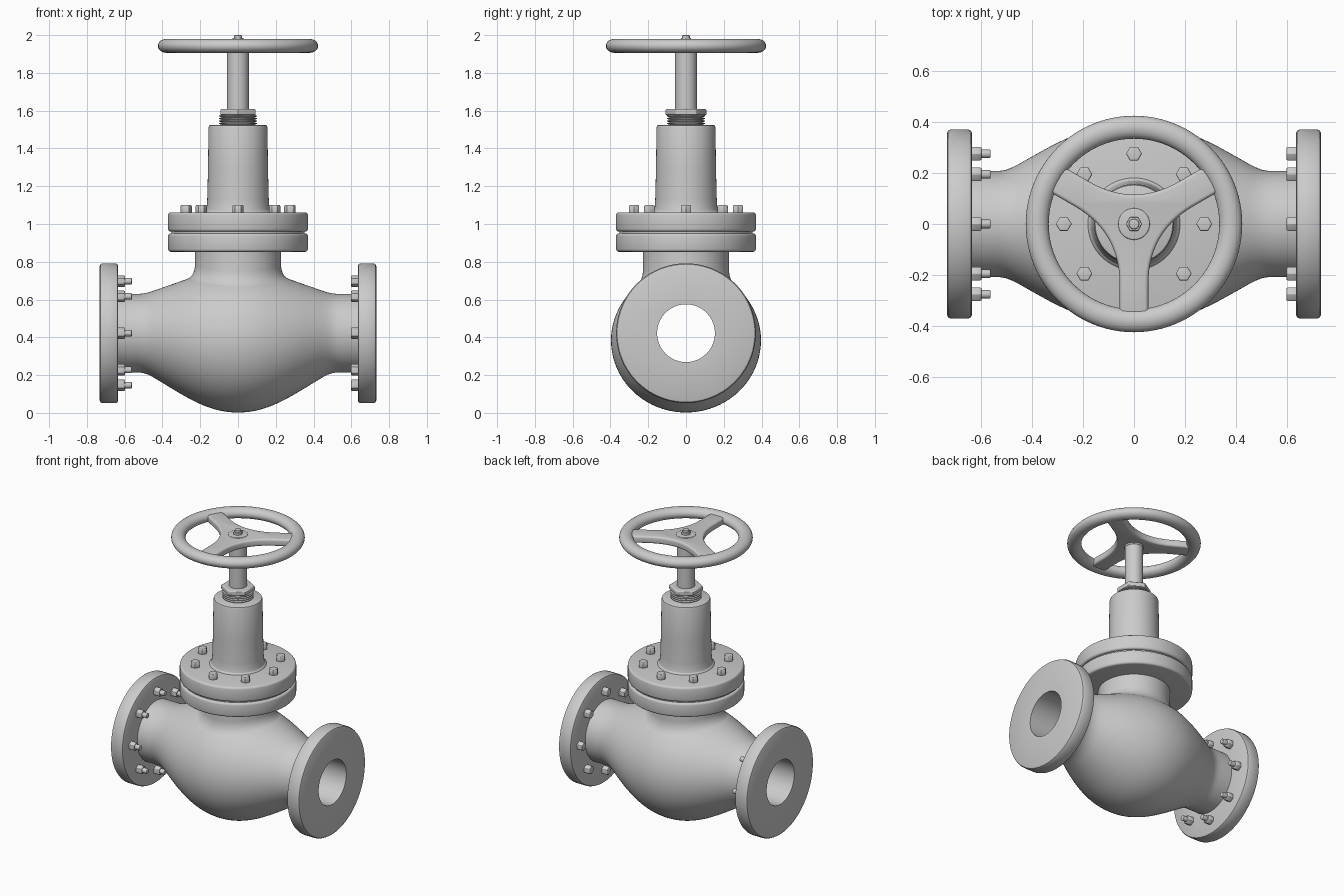
import bpy, bmesh
from math import sin, cos, pi, radians
from mathutils import Matrix, Vector

if "Cube" in bpy.data.objects:
    bpy.data.objects.remove(bpy.data.objects["Cube"])

AXIS_Z = 0.422  # height of the pipe axis


def finish(name, bm, bevel=0.0, segs=3, place=None):
    """Bevel sharp edges, shade smooth by angle, and link the object."""
    bmesh.ops.remove_doubles(bm, verts=bm.verts, dist=1e-5)
    bmesh.ops.recalc_face_normals(bm, faces=bm.faces)
    if bevel:
        sharp = [e for e in bm.edges if e.calc_face_angle(0) > radians(40)]
        bmesh.ops.bevel(bm, geom=sharp, offset=bevel, offset_type='OFFSET',
                        segments=segs, profile=0.5, affect='EDGES', clamp_overlap=True)
    for f in bm.faces:
        f.smooth = True
    for e in bm.edges:
        e.smooth = e.calc_face_angle(0) < radians(32)
    me = bpy.data.meshes.new(name)
    bm.to_mesh(me)
    bm.free()
    ob = bpy.data.objects.new(name, me)
    if place:
        ob.matrix_world = place
    bpy.context.collection.objects.link(ob)
    return ob


def skin(bm, rings, close=False, caps=True):
    """Bridge a list of point rings with quads."""
    vs = [[bm.verts.new(p) for p in r] for r in rings]
    n = len(vs[0])
    pairs = list(zip(vs, vs[1:])) + ([(vs[-1], vs[0])] if close else [])
    for a, b in pairs:
        for i in range(n):
            j = (i + 1) % n
            bm.faces.new((a[i], a[j], b[j], b[i]))
    if caps and not close:
        bm.faces.new(vs[0])
        bm.faces.new(vs[-1])


def lathe(name, profile, n=72, bevel=0.0, place=None, turn=0.0):
    """Solid of revolution about z from (radius, z) points."""
    bm = bmesh.new()
    skin(bm, [[(r * cos(2 * pi * i / n + turn), r * sin(2 * pi * i / n + turn), z)
               for i in range(n)] for r, z in profile])
    return finish(name, bm, bevel, 3, place)


def curve(xs, ys, x):
    """Catmull-Rom interpolation through a short table."""
    x = min(abs(x), xs[-1])
    k = max(i for i in range(len(xs) - 1) if xs[i] <= x)

    def slope(i):
        if i == 0 or i == len(xs) - 1:
            return 0.0
        return (ys[i + 1] - ys[i - 1]) / (xs[i + 1] - xs[i - 1])
    h = xs[k + 1] - xs[k]
    t = (x - xs[k]) / h
    return ((2*t**3 - 3*t*t + 1) * ys[k] + (t**3 - 2*t*t + t) * h * slope(k)
            + (3*t*t - 2*t**3) * ys[k + 1] + (t**3 - t*t) * h * slope(k + 1))


# Valve body section: half width, top and bottom heights along x
XS = [0, .1, .2, .3, .4, .47, .51, .55]
WIDTH = [.397, .388, .36, .318, .264, .225, .21, .208]
TOP = [.765, .758, .733, .698, .663, .639, .631, .63]
BOTTOM = [.002, .013, .047, .099, .159, .2, .213, .214]


def section(x):
    w, t, b = (curve(XS, tab, x) for tab in (WIDTH, TOP, BOTTOM))
    return x, (t + b) / 2, w, (t - b) / 2


def body_top(x, y):
    _, zc, w, h = section(x)
    return zc + h * max(0.0, 1 - (y / w) ** 2) ** 0.5


# Body, pipe flanges and bore as one closed tube
flange = [(.732, .153), (.732, .356), (.728, .365), (.719, .37), (.648, .37),
          (.639, .366), (.635, .357), (.635, .208)]
stations = [(-x, AXIS_Z, r, r) for x, r in flange]
stations += [section(-.55 + 1.1 * i / 44) for i in range(45)]
stations += [(x, AXIS_Z, r, r) for x, r in reversed(flange)]
bm = bmesh.new()
N = 80
skin(bm, [[(x, ry * cos(2 * pi * i / N), zc + rz * sin(2 * pi * i / N)) for i in range(N)]
          for x, zc, ry, rz in stations], close=True)
finish("valve_body", bm)

# Neck with a fillet that lands on the body surface
bm = bmesh.new()
rings = []
angles = [2 * pi * i / 72 for i in range(72)]
rings.append([(.228 * cos(a), .228 * sin(a), .87) for a in angles])
for k in range(9):
    t = k / 8
    ring = []
    for a in angles:
        c, s = cos(a), sin(a)
        zm, zl = body_top(.232 * c, .232 * s), body_top(.275 * c, .275 * s)
        r = (1-t)**2 * .228 + 2*t*(1-t) * .232 + t*t * .275
        z = (1-t)**2 * (zm + .055) + 2*t*(1-t) * zm + t*t * (zl - .002)
        ring.append((r * c, r * s, z))
    rings.append(ring)
skin(bm, rings, caps=False)
finish("body_neck", bm)

# Bonnet flanges, gasket and bonnet
lathe("body_flange", [(.37, .853), (.37, .95)], 80, .014)
lathe("gasket", [(.352, .94), (.352, .97)], 80)
lathe("bonnet_flange", [(.37, .96), (.37, 1.062)], 80, .014)
lathe("bonnet", [(.185, 1.05), (.18, 1.064), (.171, 1.072), (.166, 1.09), (.163, 1.13), (.159, 1.28),
                 (.156, 1.51), (.152, 1.521), (.146, 1.524)])

# Threaded gland, gland nut and stem
thread = [(.088, 1.515)]
for k in range(4):
    z = 1.526 + k * .013
    thread += [(.088, z), (.1, z + .004), (.1, z + .008), (.088, z + .012)]
lathe("gland_thread", thread, 48)
lathe("gland_nut", [(.1, 1.574), (.108, 1.58), (.108, 1.604), (.1, 1.61)], 6, .002, turn=pi / 2)
lathe("stem", [(.058, 1.55), (.058, 1.93)], 40)

# Handwheel rim
bm = bmesh.new()
M = 96
skin(bm, [[((.379 + .045 * cos(b)) * cos(2 * pi * i / M),
            (.379 + .045 * cos(b)) * sin(2 * pi * i / M), 1.943 + .037 * sin(b))
           for i in range(M)] for b in [2 * pi * j / 24 for j in range(24)]], close=True)
finish("handwheel_rim", bm)

# Three spokes with wide fillets at the hub
outline = []
for k in range(3):
    rot = Matrix.Rotation(radians(-90 + 120 * k), 2)
    nxt = Matrix.Rotation(radians(-90 + 120 * (k + 1)), 2)
    p0, p2 = rot @ Vector((.235, .056)), nxt @ Vector((.235, -.056))
    mid = rot @ Vector((.0323, .056))
    outline += [rot @ Vector((.365, -.056)), rot @ Vector((.365, .056))]
    outline += [(1-t)**2 * p0 + 2*t*(1-t) * mid + t*t * p2 for t in [i / 14 for i in range(15)]]
bm = bmesh.new()
skin(bm, [[(p.x, p.y, z) for p in outline] for z in (1.915, 1.965)])
finish("handwheel_spokes", bm, .014, 4)

# Hub boss, washer and stem nut
lathe("handwheel_hub", [(.062, 1.905), (.062, 1.97)], 40, .005)
lathe("stem_nut", [(.031, 1.965), (.031, 1.985)], 6, .003)
lathe("stem_tip", [(.02, 1.975), (.02, 2.0)], 24, .004)

# Bolts: eight on the bonnet and eight on the inside of each pipe flange
hexhead = [(.031, -.005), (.031, .032), (.027, .038)]
for k in range(8):
    a = k * pi / 4
    c, s = .275 * cos(a), .275 * sin(a)
    lathe(f"bonnet_bolt_{k + 1}", hexhead, 6, .002, Matrix.Translation((c, s, 1.062)))
    for side, label in ((-1, "left"), (1, "right")):
        place = (Matrix.Translation((side * .635, c, AXIS_Z + s))
                 @ Matrix.Rotation(-side * pi / 2, 4, 'Y'))
        lathe(f"{label}_flange_nut_{k + 1}", hexhead, 6, .002, place)
        if side < 0:
            lathe(f"left_flange_stud_{k + 1}", [(.017, 0), (.017, .073)], 20, .004, place)
